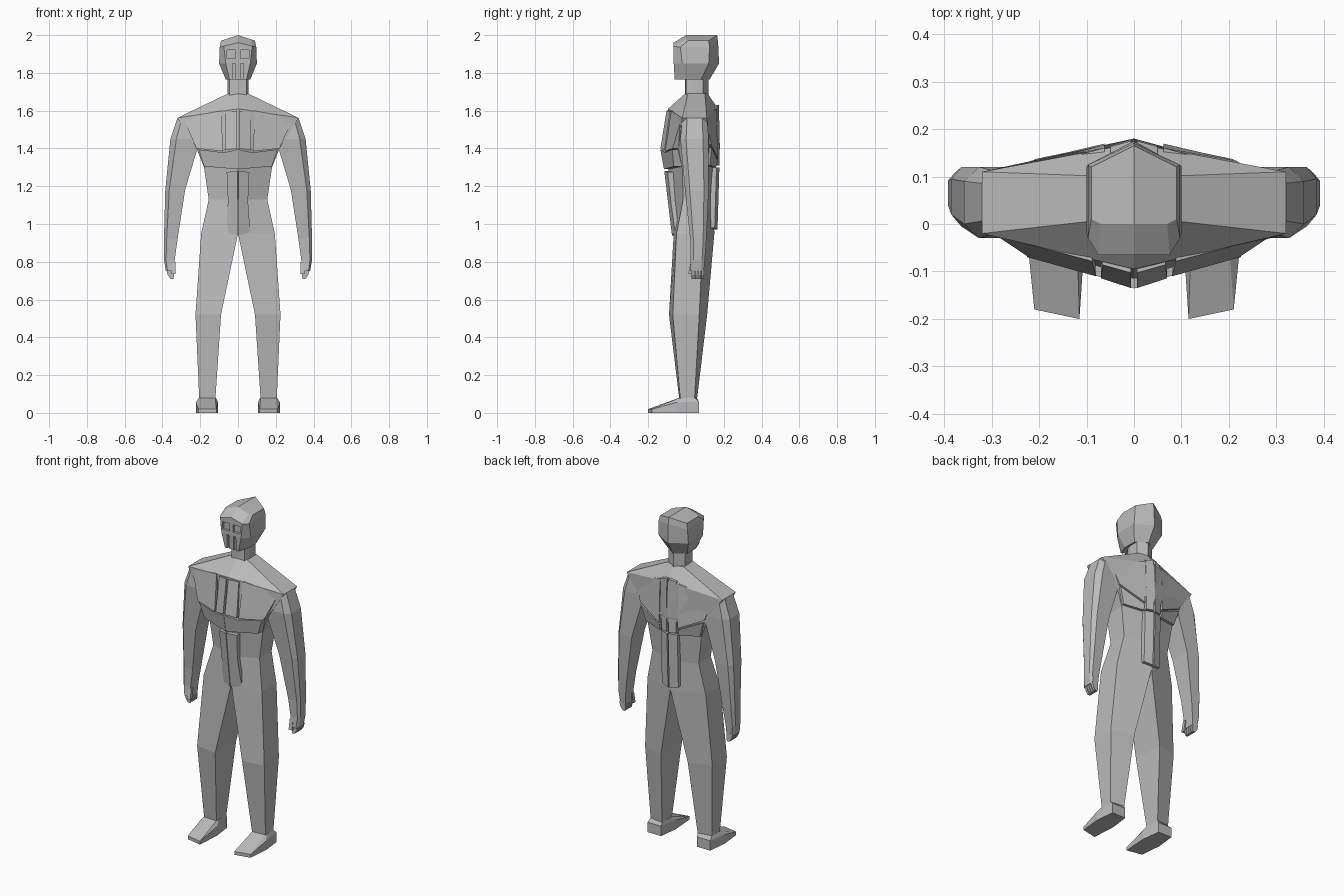
import bpy
import bmesh

cube = bpy.data.objects.get("Cube")
if cube:
    bpy.data.objects.remove(cube, do_unlink=True)

grey = bpy.data.materials.new("plain grey")
grey.use_nodes = True
colour = (0.5, 0.5, 0.5, 1)
grey.diffuse_color = colour
grey.node_tree.nodes["Principled BSDF"].inputs["Base Color"].default_value = colour


def make_object(name, bm):
    bmesh.ops.recalc_face_normals(bm, faces=bm.faces)
    mesh = bpy.data.meshes.new(name)
    bm.to_mesh(mesh)
    bm.free()
    mesh.materials.append(grey)
    obj = bpy.data.objects.new(name, mesh)
    bpy.context.collection.objects.link(obj)
    return obj


def loft(name, rings, side=1, split=0):
    """Skin a stack of rings; split divides each cap into two halves along a ridge."""
    bm = bmesh.new()
    loops = [[bm.verts.new((side * x, y, z)) for x, y, z in ring] for ring in rings]
    count = len(loops[0])
    for low, high in zip(loops, loops[1:]):
        for i in range(count):
            j = (i + 1) % count
            bm.faces.new((low[i], low[j], high[j], high[i]))
    for cap in (loops[0], loops[-1]):
        if split:
            bm.faces.new(cap[:split])
            bm.faces.new(cap[split - 1:] + cap[:1])
        else:
            bm.faces.new(cap)
    return make_object(name, bm)


def whole_ring(z, half, drop=0):
    """Mirror a half outline that starts and ends on the centre line."""
    outline = half + [(-x, y) for x, y in reversed(half[1:-1])]
    return [(x, y, z - drop * abs(x)) for x, y in outline]


def interpolate(profile, z):
    for (z1, d1), (z2, d2) in zip(profile, profile[1:]):
        if z >= z2:
            break
    return d1 + (d2 - d1) * (z1 - z) / (z1 - z2)


def plate(name, outline, profile, facing, side):
    """Raised armour panel following a V-shaped chest or back surface."""
    rings = []
    for sink in (0, 0.06):
        rings.append([(x, facing * (interpolate(profile, z) - 0.3 * x - sink), z)
                      for x, z in outline])
    loft(name, rings, side)


def box_cutter(x1, x2, y1, y2, z1, z2):
    corners = [(x1, y1), (x2, y1), (x2, y2), (x1, y2)]
    return loft("cutter", [[(x, y, z) for x, y in corners] for z in (z1, z2)])


# Torso: height, half width, centre front, side front, side back, centre back, slope
torso = []
for z, w, front, side_f, side_b, back, drop in (
        (0.95, 0.195, -0.065, -0.05, 0.09, 0.15, 0),
        (1.13, 0.155, -0.08, -0.015, 0.1, 0.145, 0),
        (1.3, 0.18, -0.095, -0.02, 0.11, 0.155, 0),
        (1.4, 0.22, -0.115, -0.04, 0.12, 0.18, 0),
        (1.61, 0.32, -0.095, -0.02, 0.11, 0.17, 0.15),
        (1.69, 0.055, -0.005, 0.01, 0.1, 0.115, 0)):
    torso.append(whole_ring(z, [(0, front), (w, side_f), (w, side_b), (0, back)], drop))
loft("torso", torso, split=4)

# Neck
neck_half = [(0, -0.005), (0.045, 0), (0.055, 0.03), (0.055, 0.09), (0, 0.12)]
loft("neck", [whole_ring(z, neck_half) for z in (1.67, 1.79)], split=5)

# Head: height, face half width, face y, half width, side front, side back, back, slope
skull = []
for z, face_w, face_y, w, side_f, side_b, back, drop in (
        (1.765, 0.045, -0.06, 0.065, 0, 0.08, 0.125, 0),
        (1.85, 0.065, -0.065, 0.1, -0.02, 0.12, 0.175, 0),
        (1.96, 0.075, -0.065, 0.097, -0.03, 0.125, 0.17, 0.25),
        (2.0, 0.07, 0, 0.09, 0.01, 0.12, 0.165, 0.33)):
    half = [(0, face_y), (face_w, face_y), (w, side_f), (w, side_b), (0, back)]
    skull.append(whole_ring(z, half, drop))
head = loft("head", skull, split=5)

# Eye sockets and mouth slits cut into the face
for side in (-1, 1):
    eye, slit = side * 0.036, side * 0.022
    for cutter in (box_cutter(eye - 0.023, eye + 0.023, -0.1, -0.05, 1.875, 1.92),
                   box_cutter(slit - 0.008, slit + 0.008, -0.1, -0.05, 1.75, 1.85)):
        cut = head.modifiers.new("cut", "BOOLEAN")
        cut.operation = "DIFFERENCE"
        cut.solver = "EXACT"
        cut.object = cutter
        bpy.context.view_layer.objects.active = head
        bpy.ops.object.modifier_apply(modifier=cut.name)
        bpy.data.objects.remove(cutter, do_unlink=True)

# Armour depth from the centre line, by height
chest_depth = [(1.6, 0.105), (1.4, 0.137), (1.3, 0.118), (0.94, 0.075)]
back_depth = [(1.62, 0.178), (1.4, 0.2), (1.3, 0.178), (0.97, 0.168)]
front_plates = {
    "sternum_plate": [(0.006, 1.6), (0.066, 1.595), (0.07, 1.39), (0.006, 1.4)],
    "pectoral_plate": [(0.088, 1.6), (0.29, 1.56), (0.22, 1.4), (0.08, 1.385)],
    "rib_plate": [(0.001, 1.395), (0.075, 1.378), (0.21, 1.395), (0.18, 1.305), (0.001, 1.29)],
    "upper_abdomen_plate": [(0.002, 1.28), (0.06, 1.275), (0.053, 1.12), (0.002, 1.12)],
    "lower_abdomen_plate": [(0.002, 1.12), (0.053, 1.12), (0.065, 0.955), (0.002, 0.94)],
}
back_plates = {
    "upper_spine_plate": [(0.006, 1.63), (0.05, 1.62), (0.05, 1.31), (0.006, 1.31)],
    "lower_spine_plate": [(0.004, 1.3), (0.055, 1.3), (0.055, 0.98), (0.004, 0.97)],
    "shoulder_blade_plate": [(0.062, 1.61), (0.26, 1.56), (0.215, 1.42), (0.062, 1.345)],
    "back_rib_plate": [(0.062, 1.335), (0.21, 1.405), (0.18, 1.31), (0.062, 1.3)],
}

for side, label in ((1, "left"), (-1, "right")):
    for part, outline in front_plates.items():
        plate(f"{label}_{part}", outline, chest_depth, -1, side)
    for part, outline in back_plates.items():
        plate(f"{label}_{part}", outline, back_depth, 1, side)

    # Arm with chamfered outer edges, tapering into the palm
    arm = []
    for z, inner, outer, front, back in (
            (0.75, 0.338, 0.382, 0.02, 0.095),
            (0.81, 0.335, 0.392, 0.025, 0.1),
            (0.92, 0.32, 0.392, 0.022, 0.108),
            (1.18, 0.28, 0.385, -0.005, 0.12),
            (1.45, 0.2, 0.358, -0.03, 0.12),
            (1.562, 0.2, 0.32, -0.02, 0.112)):
        edge = outer - 0.2 * (outer - inner)
        bevel = 0.2 * (back - front)
        arm.append([(inner, front, z), (edge, front, z), (outer, front + bevel, z),
                    (outer, back - bevel, z), (edge, back, z), (inner, back, z)])
    loft(f"{label}_arm", arm, side)

    # Fingers curl slightly inward, thumb sits in front
    for i in range(4):
        y = 0.03 + 0.0175 * i
        finger = []
        for z, inner, outer in ((0.71, 0.342, 0.358), (0.73, 0.338, 0.372), (0.76, 0.342, 0.38)):
            finger.append([(inner, y, z), (outer, y, z),
                           (outer, y + 0.014, z), (inner, y + 0.014, z)])
        loft(f"{label}_finger_{i + 1}", finger, side)
    thumb = []
    for z, y in ((0.735, 0.012), (0.8, 0.025)):
        thumb.append([(0.33, y, z), (0.352, y, z), (0.352, y + 0.02, z), (0.33, y + 0.02, z)])
    loft(f"{label}_thumb", thumb, side)

    # Leg: height, inner and outer x, then y of the four corners
    leg = []
    for z, inner, outer, front_in, front_out, back_out, back_in in (
            (0.07, 0.12, 0.205, -0.035, -0.03, 0.045, 0.058),
            (0.52, 0.09, 0.225, -0.09, -0.07, 0.07, 0.112),
            (0.95, 0, 0.195, -0.065, -0.05, 0.09, 0.15)):
        leg.append([(inner, front_in, z), (outer, front_out, z),
                    (outer, back_out, z), (inner, back_in, z)])
    loft(f"{label}_leg", leg, side)

    # Foot: wedge with a low toe rising to the ankle
    sole = [(0.115, -0.2), (0.21, -0.18), (0.223, -0.05), (0.21, 0.068), (0.12, 0.068), (0.105, -0.05)]
    toe_top = [0.02, 0.02, 0.055, 0.06, 0.06, 0.055]
    ankle = [(0.12, -0.035), (0.2, -0.032), (0.207, -0.02), (0.205, 0.046), (0.12, 0.058), (0.117, -0.02)]
    loft(f"{label}_foot", [[(x, y, 0) for x, y in sole],
                           [(x, y, z) for (x, y), z in zip(sole, toe_top)],
                           [(x, y, 0.08) for x, y in ankle]], side)
